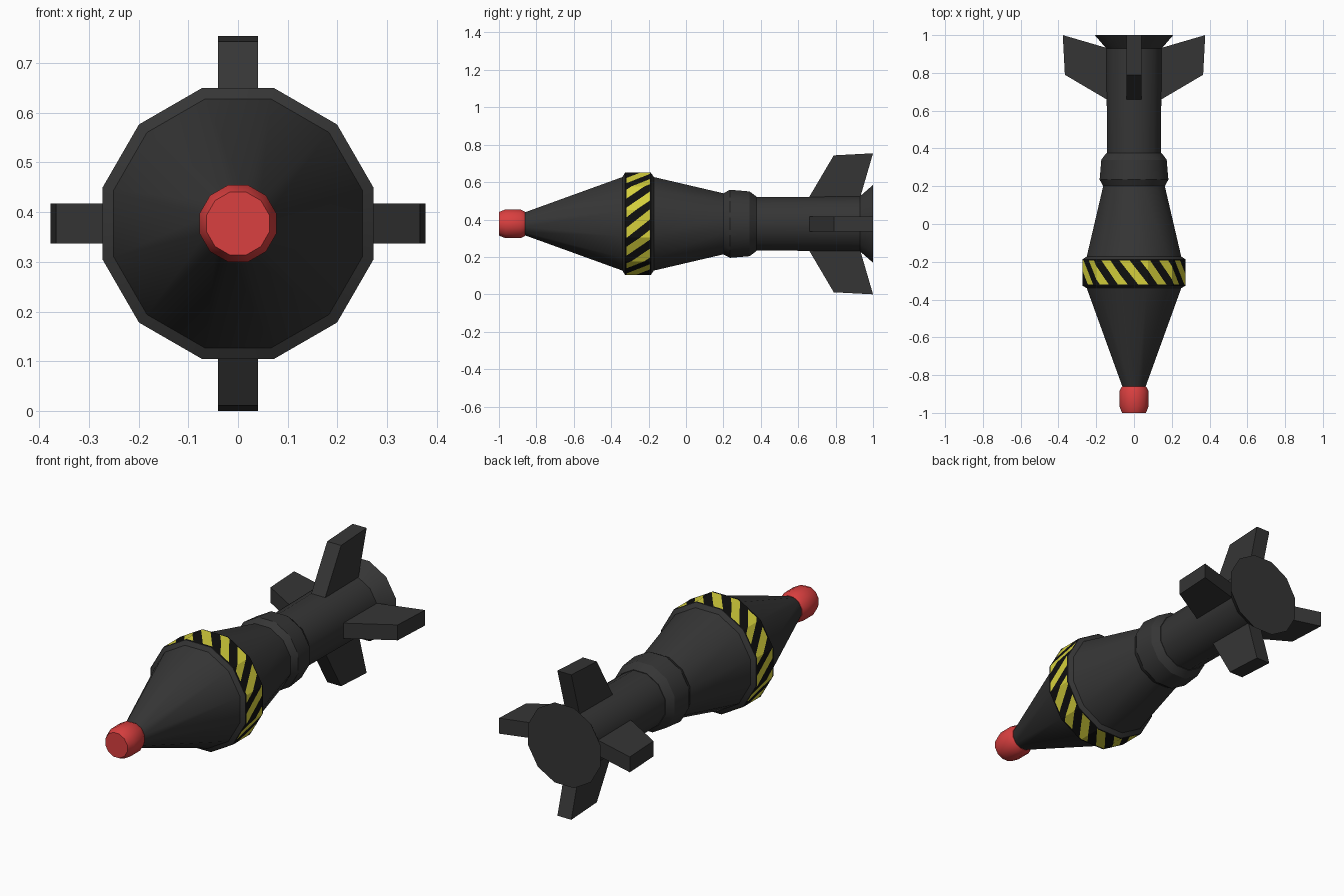
import bpy, bmesh, math
from mathutils import Vector

if "Cube" in bpy.data.objects:
    bpy.data.objects.remove(bpy.data.objects["Cube"])

SIDES = 12
ZC = 0.377                      # height of the long axis
COS = math.cos(math.pi / SIDES)


def material(name, rgb):
    m = bpy.data.materials.new(name)
    m.diffuse_color = (*rgb, 1)
    m.use_nodes = True
    m.node_tree.nodes["Principled BSDF"].inputs["Base Color"].default_value = m.diffuse_color
    return m


GREY = material("dark grey", (0.036, 0.036, 0.036))
BLACK = material("black", (0.005, 0.005, 0.005))
YELLOW = material("yellow", (0.67, 0.63, 0.045))
RED = material("red", (0.70, 0.05, 0.05))


def finish(bm, name, mats, smooth=True):
    me = bpy.data.meshes.new(name)
    bm.to_mesh(me)
    bm.free()
    for m in mats:
        me.materials.append(m)
    if smooth:
        me.shade_smooth()
        me.set_sharp_from_angle(angle=math.radians(32))
    ob = bpy.data.objects.new(name, me)
    bpy.context.collection.objects.link(ob)
    return ob


def ring_point(k, r, y):
    """Corner k of the twelve-sided ring; r is measured to the flats."""
    a = math.radians(-15 + 30 * k)
    return Vector((r / COS * math.cos(a), y, ZC + r / COS * math.sin(a)))


def lathe(name, profile, mat):
    """Closed twelve-sided turned part from (y, radius) points."""
    bm = bmesh.new()
    rings = [[bm.verts.new(ring_point(k, r, y)) for k in range(SIDES)] for y, r in profile]
    for a, b in zip(rings, rings[1:]):
        for k in range(SIDES):
            j = (k + 1) % SIDES
            bm.faces.new((a[k], a[j], b[j], b[k]))
    bm.faces.new(rings[0])
    bm.faces.new(rings[-1])
    bmesh.ops.recalc_face_normals(bm, faces=bm.faces)
    return finish(bm, name, [mat])


# Turned parts along the axis
lathe("nose_cap", [(-1, 0.063), (-0.965, 0.077), (-0.885, 0.077), (-0.86, 0.064)], RED)
lathe("warhead_body", [(-0.865, 0.06), (-0.34, 0.25), (-0.327, 0.272), (-0.187, 0.272),
                       (-0.172, 0.25), (0.205, 0.162)], GREY)
lathe("collar", [(0.2, 0.163), (0.235, 0.182), (0.34, 0.173), (0.377, 0.145)], GREY)
lathe("tail_tube", [(0.37, 0.142), (0.93, 0.147), (1.0, 0.208)], GREY)

# Hazard band: a flat strip is cut into slanted stripes, then wrapped around the body
R, Y0, Y1, STRIPES = 0.2735, -0.327, -0.187, 16
W = 2 * R * math.tan(math.pi / SIDES)
LENGTH, H = W * SIDES, Y1 - Y0
PERIOD = LENGTH / STRIPES
SLANT = 1.0 * PERIOD / H        # sideways shift per unit of y
YM = (Y0 + Y1) / 2
bm = bmesh.new()
bm.faces.new([bm.verts.new(c) for c in
              ((0, Y0, 0), (LENGTH, Y0, 0), (LENGTH, Y1, 0), (0, Y1, 0))])


def cut(co, no):
    bmesh.ops.bisect_plane(bm, geom=bm.verts[:] + bm.edges[:] + bm.faces[:],
                           dist=1e-6, plane_co=co, plane_no=no)


for y in (Y0 + 0.008, Y1 - 0.005):
    cut((0, y, 0), (0, 1, 0))
for k in range(1, SIDES):
    cut((k * W, 0, 0), (1, 0, 0))
for k in range(-3, 2 * STRIPES + 4):
    cut((W / 2 + (k / 2 + 0.25) * PERIOD, YM, 0), (1, -SLANT, 0))
for f in bm.faces:
    c = f.calc_center_median()
    phase = (c.x - W / 2 - SLANT * (c.y - YM)) / PERIOD
    inside = Y0 + 0.008 < c.y < Y1 - 0.005
    f.material_index = int(inside and abs(phase - round(phase)) < 0.25)
for v in bm.verts:
    s = v.co.x / W
    k = min(int(s + 1e-6), SIDES - 1)
    v.co = ring_point(k, R, v.co.y).lerp(ring_point(k + 1, R, v.co.y), s - k)
bmesh.ops.remove_doubles(bm, verts=bm.verts, dist=1e-5)
bm.normal_update()
for f in bm.faces:
    if f.normal.dot(f.calc_center_median() - Vector((0, YM, ZC))) < 0:
        f.normal_flip()
finish(bm, "hazard_band", [BLACK, YELLOW], smooth=False)

# Four swept tail fins: (y, distance from axis)
FIN = [(0.645, 0.12), (0.79, 0.366), (1.0, 0.377), (0.925, 0.12)]
for i, name in enumerate(("right_fin", "top_fin", "left_fin", "bottom_fin")):
    a = i * math.pi / 2
    out = Vector((math.cos(a), 0, math.sin(a)))
    side = Vector((-math.sin(a), 0, math.cos(a))) * 0.04
    bm = bmesh.new()
    lo, hi = [[bm.verts.new(Vector((0, y, ZC)) + out * d + side * s) for y, d in FIN]
              for s in (-1, 1)]
    bm.faces.new(lo)
    bm.faces.new(hi)
    for k in range(4):
        j = (k + 1) % 4
        bm.faces.new((lo[k], lo[j], hi[j], hi[k]))
    bmesh.ops.recalc_face_normals(bm, faces=bm.faces)
    finish(bm, name, [GREY], smooth=False)
